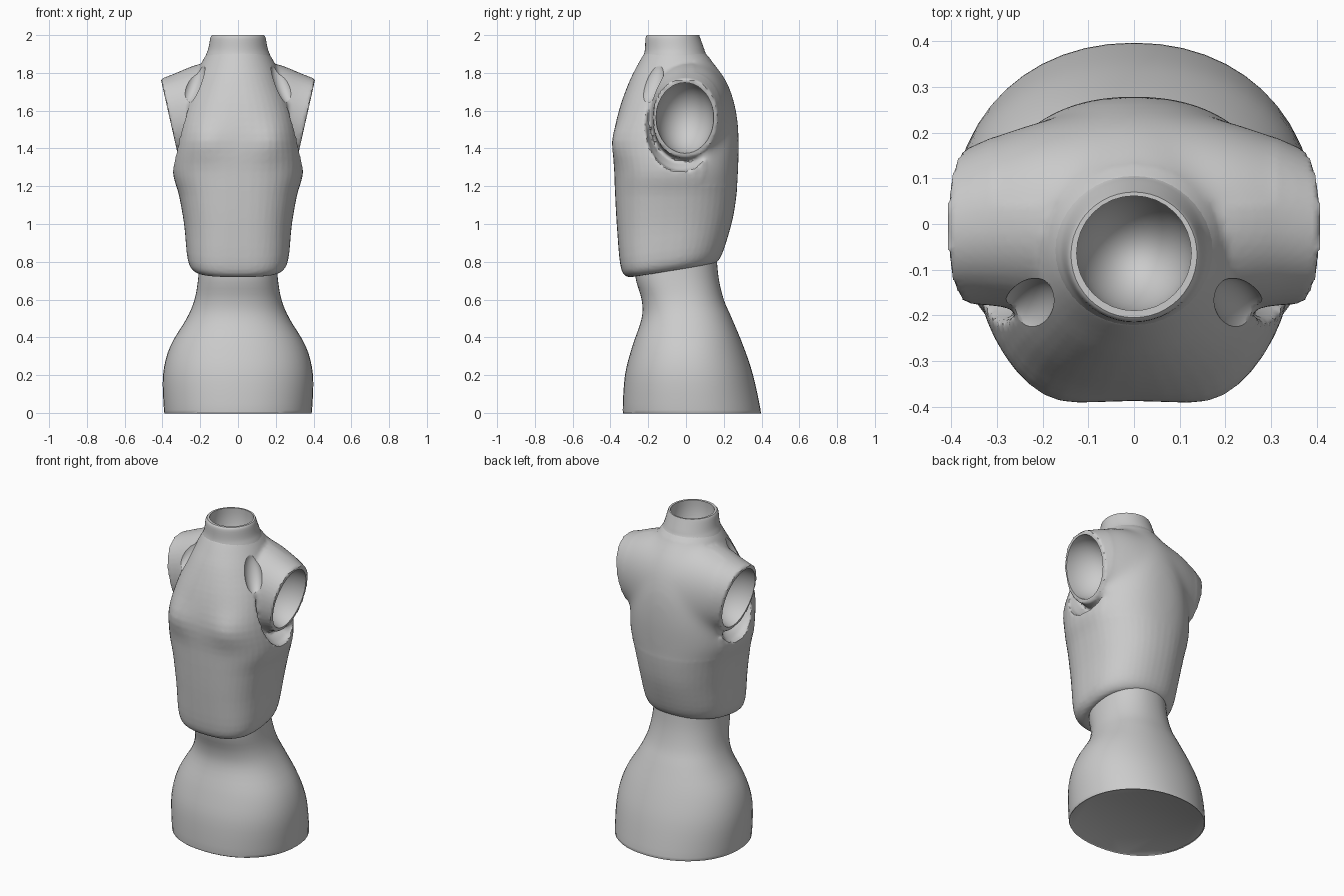
import bpy, bmesh
from math import sin, cos, pi, radians, exp
from mathutils import Vector, Matrix

if "Cube" in bpy.data.objects:
    bpy.data.objects.remove(bpy.data.objects["Cube"])

SEG = 48


def power(v, n):
    return (1 if v >= 0 else -1) * abs(v) ** (2 / n)


def smooth(keys, sub=4):
    """Catmull-Rom interpolation between key cross-sections."""
    pts = [Vector(k) for k in keys]
    out = []
    for i in range(len(pts) - 1):
        a, b = pts[max(i - 1, 0)], pts[i]
        c, d = pts[i + 1], pts[min(i + 2, len(pts) - 1)]
        for j in range(sub):
            t = j / sub
            out.append(0.5 * (2 * b + (c - a) * t + (2 * a - 5 * b + 4 * c - d) * t * t
                              + (3 * b - a - 3 * c + d) * t ** 3))
    return out + [pts[-1]]


def new_object(name, bm):
    bmesh.ops.recalc_face_normals(bm, faces=bm.faces)
    me = bpy.data.meshes.new(name)
    bm.to_mesh(me)
    bm.free()
    ob = bpy.data.objects.new(name, me)
    bpy.context.collection.objects.link(ob)
    return ob


def loft(name, rings):
    bm = bmesh.new()
    vs = [[bm.verts.new(p) for p in r] for r in rings]
    for a, b in zip(vs, vs[1:]):
        for i in range(SEG):
            j = (i + 1) % SEG
            bm.faces.new((a[i], a[j], b[j], b[i]))
    bm.faces.new(vs[0])
    bm.faces.new(vs[-1])
    return new_object(name, bm)


def body(name, keys, tilt=0.0, bust=0.0):
    """Keys: z, half width, front y, back y, front exponent, back exponent."""
    rings = []
    for z, w, yf, yb, nf, nb in smooth(keys):
        yc = (yf + yb) / 2
        ring = []
        for i in range(SEG):
            a = 2 * pi * i / SEG
            n = nb if sin(a) > 0 else nf
            x, y = w * power(cos(a), n), yc + (yb - yf) / 2 * power(sin(a), n)
            if y < yc:
                y -= bust * exp(-((abs(x) - 0.19) / 0.1) ** 2 - ((z - 1.44) / 0.1) ** 2)
            fade = max(0, min(1, (1.15 - z) / 0.35))
            ring.append((x, y, z + tilt * fade * y))
        rings.append(ring)
    return loft(name, rings)


def sideways(name, keys, side=1):
    """Keys: x, back y, front y, top z, bottom z, lean of the section."""
    rings = []
    for x, yb, yf, zt, zb, k in smooth(keys):
        ring = []
        for i in range(SEG):
            a = 2 * pi * i / SEG
            dz = (zt - zb) / 2 * power(sin(a), 2.15)
            y = (yb + yf) / 2 + (yb - yf) / 2 * power(cos(a), 2.15)
            ring.append((side * (x + k * dz), y, (zt + zb) / 2 + dz))
        rings.append(ring)
    return loft(name, rings)


def ellipsoid(name, loc, radii, rot=Matrix.Identity(4)):
    bm = bmesh.new()
    bmesh.ops.create_uvsphere(bm, u_segments=32, v_segments=20, radius=1)
    bm.transform(Matrix.Translation(loc) @ rot @ Matrix.Diagonal((*radii, 1)))
    ob = new_object(name, bm)
    ob.hide_render = True
    return ob


def apply(ob, kind, **settings):
    m = ob.modifiers.new("step", kind)
    for key, value in settings.items():
        setattr(m, key, value)
    bpy.context.view_layer.objects.active = ob
    bpy.ops.object.modifier_apply(modifier=m.name)


def combine(ob, other, operation='DIFFERENCE'):
    apply(ob, 'BOOLEAN', operation=operation, solver='EXACT', object=other)


# Hips and waist
hips = body("hips", [
    (0.0, 0.385, -0.325, 0.39, 2.2, 2.1),
    (0.015, 0.392, -0.335, 0.395, 2.2, 2.1),
    (0.2, 0.397, -0.323, 0.355, 2.2, 2.1),
    (0.35, 0.36, -0.285, 0.305, 2.2, 2.1),
    (0.5, 0.272, -0.235, 0.243, 2.2, 2.2),
    (0.6, 0.23, -0.235, 0.2, 2.3, 2.2),
    (0.72, 0.21, -0.268, 0.172, 2.4, 2.2),
    (0.86, 0.2, -0.27, 0.16, 2.4, 2.2)])

# Chest shell
chest = body("chest", [
    (0.765, 0.195, -0.27, 0.13, 2.6, 2.2),
    (0.773, 0.235, -0.315, 0.165, 2.7, 2.2),
    (0.83, 0.267, -0.347, 0.198, 2.8, 2.2),
    (1.0, 0.285, -0.365, 0.245, 2.7, 2.2),
    (1.15, 0.312, -0.375, 0.267, 2.6, 2.2),
    (1.28, 0.345, -0.38, 0.276, 2.5, 2.2),
    (1.44, 0.327, -0.386, 0.28, 2.7, 2.3),
    (1.6, 0.295, -0.355, 0.266, 2.5, 2.2),
    (1.75, 0.24, -0.302, 0.218, 2.2, 2.1),
    (1.85, 0.195, -0.252, 0.148, 2.0, 2.1),
    (1.91, 0.16, -0.217, 0.098, 2.0, 2.0)], tilt=0.16, bust=0.022)

# Collar
collar = body("collar", [
    (1.86, 0.185, -0.235, 0.13, 2, 2),
    (1.9, 0.168, -0.222, 0.106, 2, 2),
    (1.93, 0.157, -0.217, 0.095, 2, 2),
    (1.985, 0.146, -0.214, 0.075, 2, 2),
    (2.0, 0.138, -0.205, 0.07, 2, 2)])

# Shoulders: one yoke running from sleeve to sleeve through the upper back
half = [(0.13, 0.243, -0.22, 1.862, 1.26, 0.0),
        (0.22, 0.22, -0.195, 1.838, 1.31, 0.05),
        (0.30, 0.193, -0.18, 1.797, 1.34, 0.15),
        (0.362, 0.165, -0.175, 1.768, 1.352, 0.225)]
mirrored = [(-x, yb, yf, zt, zb, -k) for x, yb, yf, zt, zb, k in reversed(half)]
shoulders = sideways("shoulders", mirrored + [(0, 0.262, -0.22, 1.865, 1.25, 0)] + half)

# Gap between the chest shell and the underside of each sleeve
helpers = [shoulders]
for side in (1, -1):
    gap = sideways("gap_cutter", [
        (0.20, 0.09, -0.18, 1.80, 1.37, 0),
        (0.29, 0.15, -0.215, 1.83, 1.30, 0),
        (0.33, 0.165, -0.22, 1.84, 1.28, 0),
        (0.50, 0.18, -0.22, 1.84, 1.26, 0)], side)
    gap.hide_render = True
    combine(chest, gap)
    helpers.append(gap)

# Fuse the yoke into the chest and blend the seam across the back
combine(chest, shoulders, 'UNION')
apply(chest, 'REMESH', mode='VOXEL', voxel_size=0.011)
bm = bmesh.new()
bm.from_mesh(chest.data)
back = [v for v in bm.verts
        if v.co.y > 0.04 and abs(v.co.x) < 0.31 and 1.2 < v.co.z < 1.87]
for _ in range(40):
    bmesh.ops.smooth_vert(bm, verts=back, factor=0.5,
                          use_axis_x=True, use_axis_y=True, use_axis_z=True)
bm.to_mesh(chest.data)
bm.free()

# Neck socket, arm sockets and the slit in front of each sleeve
neck_socket = ellipsoid("neck_socket_cutter", (0, -0.064, 1.97), (0.127, 0.127, 0.22))
helpers.append(neck_socket)
combine(collar, neck_socket)
combine(chest, neck_socket)
for side in (1, -1):
    socket = ellipsoid("socket_cutter", (side * 0.368, -0.006, 1.56),
                       (0.2, 0.153, 0.192), Matrix.Rotation(side * 0.222, 4, 'Y'))
    slit = ellipsoid("slit_cutter", (side * 0.235, -0.185, 1.75), (0.047, 0.057, 0.125),
                     Matrix.Rotation(side * radians(-20), 4, 'Y')
                     @ Matrix.Rotation(radians(-18), 4, 'X'))
    combine(chest, socket)
    combine(chest, slit)
    helpers += [socket, slit]

for h in helpers:
    bpy.data.objects.remove(h)

# Smooth shading with crisp rims
bpy.ops.object.select_all(action='DESELECT')
for p in (hips, chest, collar):
    p.select_set(True)
bpy.context.view_layer.objects.active = chest
bpy.ops.object.shade_smooth_by_angle(angle=radians(38))
